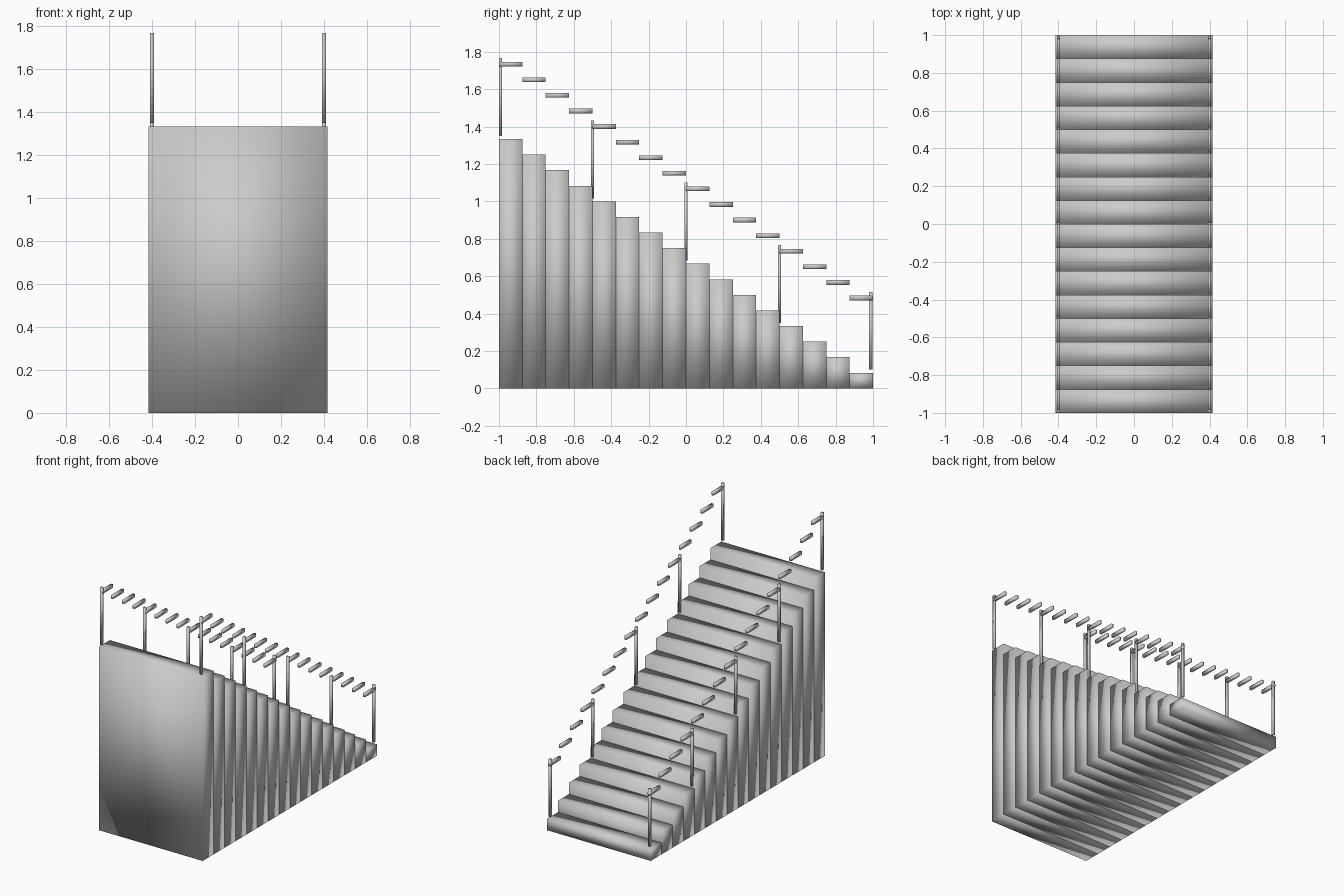
import bpy

if "Cube" in bpy.data.objects:
    bpy.data.objects.remove(bpy.data.objects["Cube"])

STEPS = 16
DEPTH = 2 / STEPS        # tread depth
RISE = 1 / 12            # step height
WIDTH = 2 / 2.4          # stair width
RAIL_X = 0.4


def box(name, center, size):
    """Box with shared, softly shaded corners."""
    bpy.ops.mesh.primitive_cube_add(size=1, location=center)
    obj = bpy.context.object
    obj.name = name
    obj.scale = size
    bpy.ops.object.transform_apply(location=False, rotation=False, scale=True)
    bpy.ops.object.shade_smooth()
    return obj


def step_top(i):
    return (STEPS - i) * RISE


# Solid steps, tallest at the front, each reaching the ground
for i in range(STEPS):
    y = -1 + (i + 0.5) * DEPTH
    h = step_top(i)
    box(f"step_{i + 1}", (0, y, h / 2), (WIDTH, DEPTH, h))

# Railing posts: (y position, step index they rise from)
posts = [(-0.9917, 0), (-0.5, 4), (0, 8), (0.5, 12), (0.9875, 15)]

for side, x in (("left", -RAIL_X), ("right", RAIL_X)):
    # Short handrail segment above every step
    for i in range(STEPS):
        y = -1 + (i + 0.5) * DEPTH
        box(f"handrail_{side}_{i + 1}", (x, y, step_top(i) + 0.4),
            (0.0167, DEPTH, 0.025))
    # Upright posts
    for n, (y, i) in enumerate(posts):
        box(f"post_{side}_{n + 1}", (x, y, step_top(i) + 0.225),
            (0.0167, 0.0167, 0.4167))
